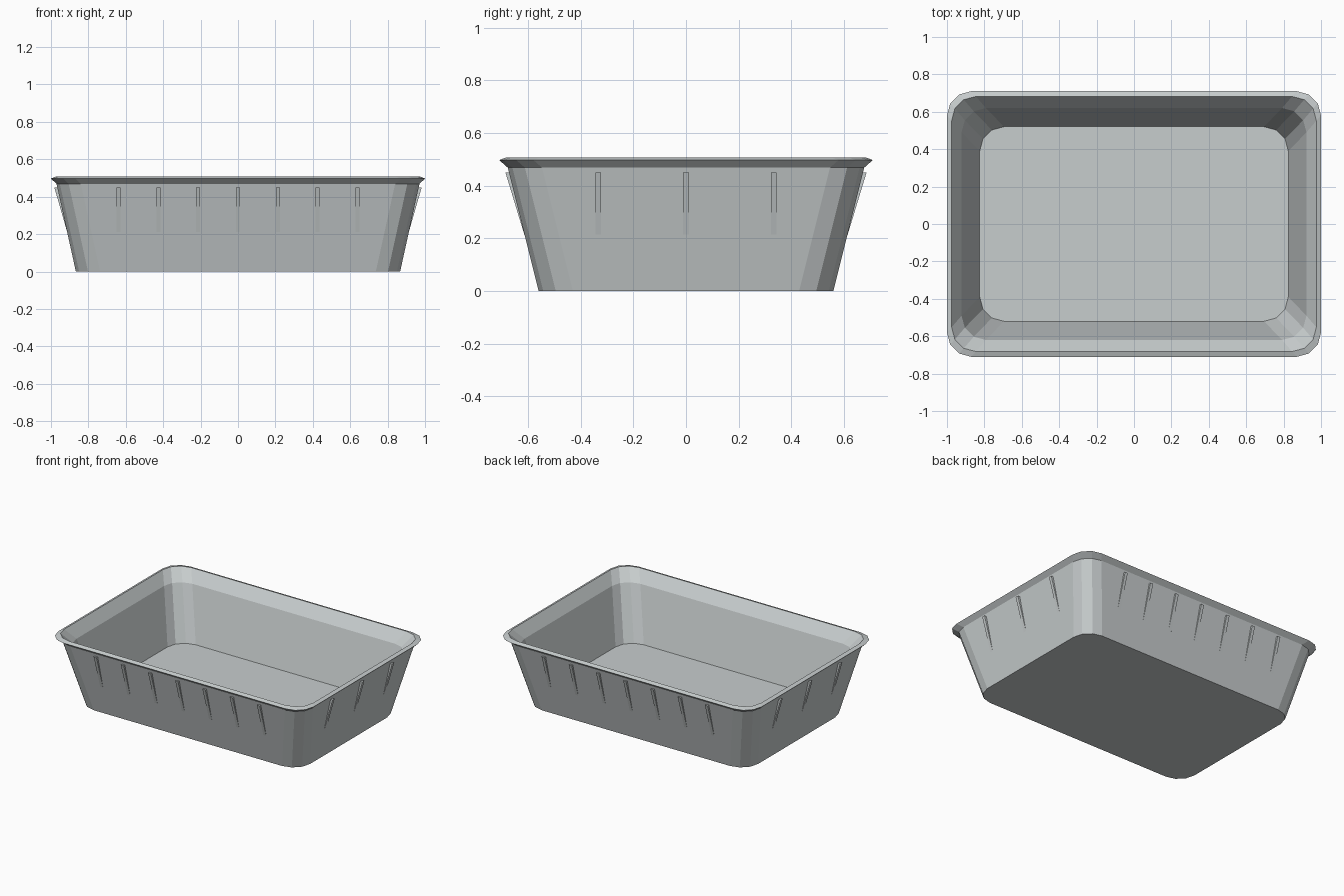
import bpy
import bmesh
from math import cos, sin, pi

cube = bpy.data.objects.get("Cube")
if cube:
    bpy.data.objects.remove(cube, do_unlink=True)

GREY = (0.575, 0.61, 0.615, 1)
tray_grey = bpy.data.materials.new("tray grey")
tray_grey.use_nodes = True
tray_grey.diffuse_color = GREY
tray_grey.node_tree.nodes["Principled BSDF"].inputs["Base Color"].default_value = GREY


def finish(bm, name):
    bmesh.ops.recalc_face_normals(bm, faces=bm.faces)
    mesh = bpy.data.meshes.new(name)
    bm.to_mesh(mesh)
    bm.free()
    mesh.materials.append(tray_grey)
    obj = bpy.data.objects.new(name, mesh)
    bpy.context.collection.objects.link(obj)


def rounded_ring(bm, hx, hy, z, radius=0.13, segments=3):
    """Rounded rectangle of vertices at height z."""
    ring = []
    for quarter, (sx, sy) in enumerate([(1, 1), (-1, 1), (-1, -1), (1, -1)]):
        for i in range(segments + 1):
            a = (quarter + i / segments) * pi / 2
            ring.append(bm.verts.new((sx * (hx - radius) + radius * cos(a),
                                      sy * (hy - radius) + radius * sin(a), z)))
    return ring


# Tray shell: outer wall, rim lip, inner flare, inner wall (half x, half y, z)
profile = [
    (0.867, 0.56, 0.0),
    (0.97, 0.677, 0.468),
    (1.0, 0.71, 0.497),
    (0.975, 0.682, 0.507),
    (0.922, 0.62, 0.43),
    (0.825, 0.52, 0.062),
]
bm = bmesh.new()
rings = [rounded_ring(bm, *p) for p in profile]
for low, high in zip(rings, rings[1:]):
    for i in range(len(low)):
        j = (i + 1) % len(low)
        bm.faces.new((low[i], low[j], high[j], high[i]))
# Floor and underside
for ring in (rings[0], rings[-1]):
    bm.faces.new(ring)
finish(bm, "tray")


# Tapered stacking ribs around the outside
def rib(bm, side, axis, along, wall_low, wall_high, tip, half_width=0.011):
    z_low, z_high, sink = 0.21, 0.45, 0.012
    section = [(wall_low, z_low), (tip, z_high),
               (wall_high - sink, z_high), (wall_low - sink, z_low)]
    ends = []
    for w in (-half_width, half_width):
        points = [(along + w, side * d, z) if axis == "y" else (side * d, along + w, z)
                  for d, z in section]
        ends.append([bm.verts.new(p) for p in points])
    for end in ends:
        bm.faces.new(end)
    for i in range(4):
        j = (i + 1) % 4
        bm.faces.new((ends[0][i], ends[0][j], ends[1][j], ends[1][i]))


for name, axis, side, count, spacing, dims in [
    ("front_ribs", "y", -1, 7, 0.213, (0.613, 0.672, 0.686)),
    ("back_ribs", "y", 1, 7, 0.213, (0.613, 0.672, 0.686)),
    ("left_ribs", "x", 1, 3, 0.333, (0.913, 0.966, 0.982)),
    ("right_ribs", "x", -1, 3, 0.333, (0.913, 0.966, 0.982)),
]:
    bm = bmesh.new()
    for k in range(count):
        rib(bm, side, axis, (k - (count - 1) / 2) * spacing, *dims)
    finish(bm, name)
